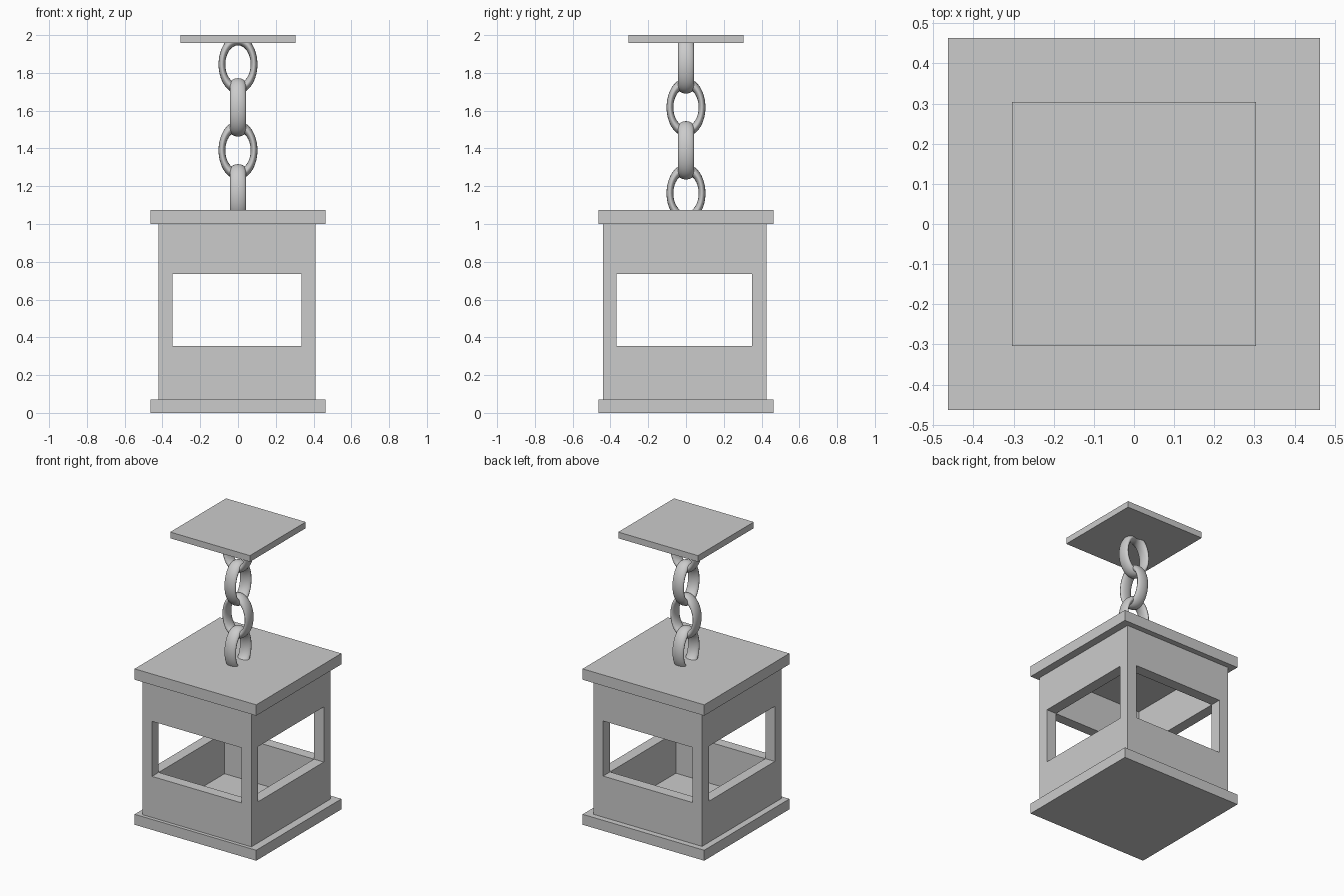
import bpy
import bmesh
import math
from mathutils import Vector

old = bpy.data.objects.get("Cube")
if old:
    bpy.data.objects.remove(old, do_unlink=True)

# One plain grey for the whole lantern
grey = bpy.data.materials.new("light grey")
grey.use_nodes = True
colour = (0.6, 0.6, 0.6, 1)
grey.diffuse_color = colour
grey.node_tree.nodes["Principled BSDF"].inputs["Base Color"].default_value = colour


def box(name, low, high):
    """Box between two opposite corners."""
    low, high = Vector(low), Vector(high)
    bm = bmesh.new()
    bmesh.ops.create_cube(bm, size=1)
    bmesh.ops.scale(bm, vec=high - low, verts=bm.verts)
    bmesh.ops.translate(bm, vec=(low + high) / 2, verts=bm.verts)
    mesh = bpy.data.meshes.new(name)
    bm.to_mesh(mesh)
    bm.free()
    mesh.materials.append(grey)
    obj = bpy.data.objects.new(name, mesh)
    bpy.context.collection.objects.link(obj)
    return obj


def plate(name, half, bottom, top):
    return box(name, (-half, -half, bottom), (half, half, top))


# Base, roof and ceiling mount
BASE_TOP, ROOF_BOTTOM = 0.072, 1.0
plate("base_plate", 0.464, 0, BASE_TOP)
plate("roof_plate", 0.464, ROOF_BOTTOM, 1.075)
plate("ceiling_mount", 0.304, 1.957, 2.0)

# Corner posts
X_POSTS = {"right": (-0.42, -0.348), "left": (0.335, 0.41)}
Y_POSTS = {"front": (-0.44, -0.368), "back": (0.35, 0.425)}
for side, (x0, x1) in X_POSTS.items():
    for end, (y0, y1) in Y_POSTS.items():
        box(f"{end}_{side}_post", (x0, y0, BASE_TOP), (x1, y1, ROOF_BOTTOM))

# Wall bands below and above the open windows
BANDS = {"lower": (BASE_TOP, 0.355), "upper": (0.735, ROOF_BOTTOM)}
for level, (z0, z1) in BANDS.items():
    for end, (y0, y1) in Y_POSTS.items():
        box(f"{end}_{level}_wall", (X_POSTS["right"][1], y0, z0),
            (X_POSTS["left"][0], y1, z1))
    for side, (x0, x1) in X_POSTS.items():
        box(f"{side}_{level}_wall", (x0, Y_POSTS["front"][1], z0),
            (x1, Y_POSTS["back"][0], z1))

# Chain of oval links, each turned a quarter from the last
for i in range(4):
    bpy.ops.mesh.primitive_torus_add(
        major_radius=0.085, minor_radius=0.018,
        major_segments=48, minor_segments=16,
        location=(0, 0, 1.845 - 0.2275 * i),
        rotation=(math.pi / 2, 0, (i % 2) * math.pi / 2))
    link = bpy.context.object
    link.name = f"chain_link_{i + 1}"
    link.scale = (1, 1.5, 2.33)
    link.data.materials.append(grey)
    bpy.ops.object.shade_smooth()
